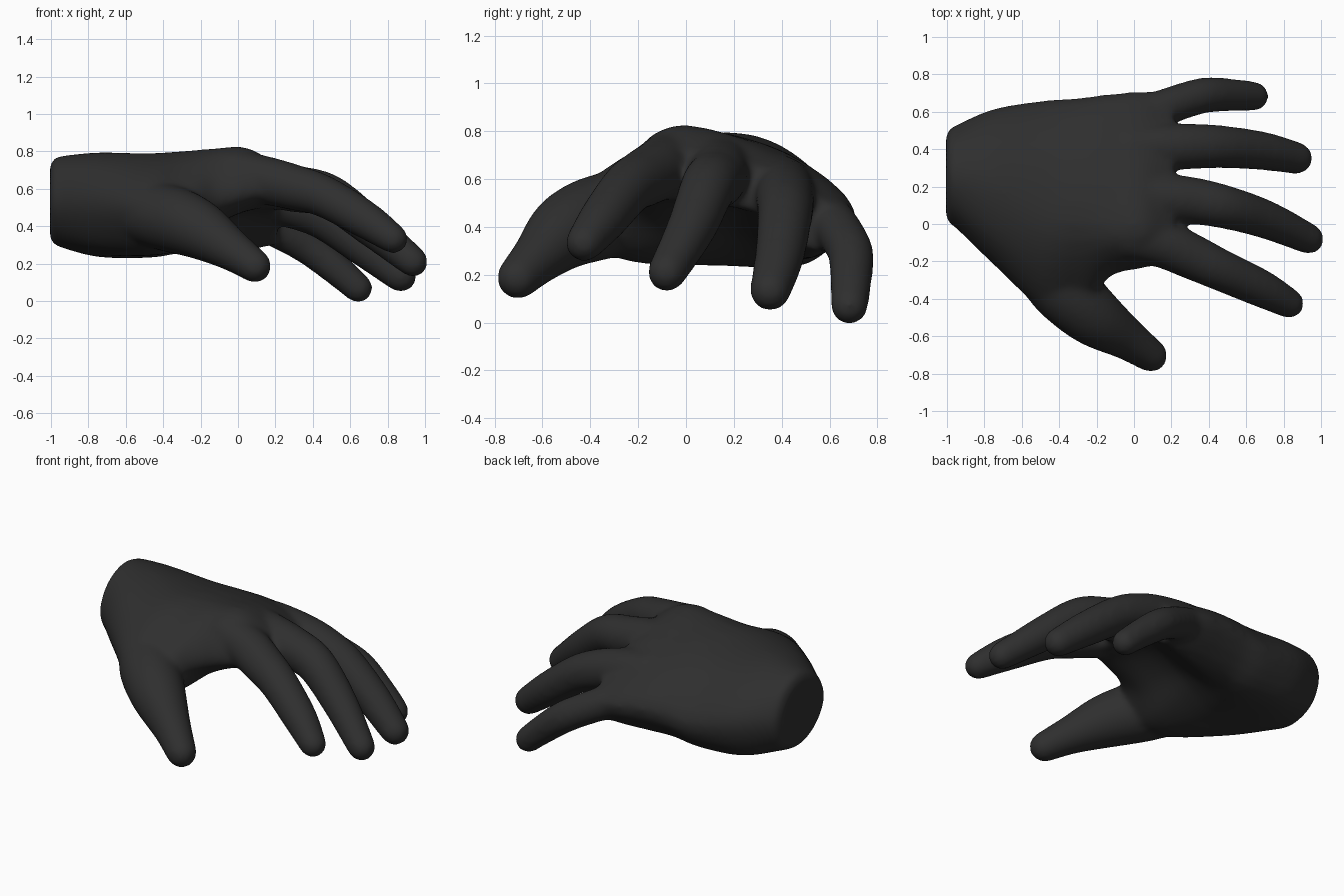
import bpy, bmesh, math
from mathutils import Vector

if "Cube" in bpy.data.objects:
    bpy.data.objects.remove(bpy.data.objects["Cube"])

skin = bpy.data.materials.new("charcoal")
skin.diffuse_color = (0.028, 0.028, 0.028, 1)
skin.use_nodes = True
skin.node_tree.nodes["Principled BSDF"].inputs["Base Color"].default_value = skin.diffuse_color


def spline(points, steps):
    """Smooth curve through points of any dimension."""
    pts = [Vector(p) for p in points]
    out = []
    for i in range(len(pts) - 1):
        a, b = pts[max(i - 1, 0)], pts[i]
        c, d = pts[i + 1], pts[min(i + 2, len(pts) - 1)]
        for s in range(steps):
            t = s / steps
            out.append(0.5 * (2 * b + (c - a) * t + (2 * a - 5 * b + 4 * c - d) * t * t
                              + (3 * b - a - 3 * c + d) * t ** 3))
    return out + [pts[-1]]


def loft(bm, rings):
    """Closed skin over a list of equal rings."""
    vs = [[bm.verts.new(p) for p in ring] for ring in rings]
    n = len(vs[0])
    faces = [bm.faces.new((p[k], p[(k + 1) % n], q[(k + 1) % n], q[k]))
             for p, q in zip(vs, vs[1:]) for k in range(n)]
    faces += [bm.faces.new(vs[0][::-1]), bm.faces.new(vs[-1])]
    bmesh.ops.recalc_face_normals(bm, faces=faces)


def digit(bm, joints, sides=20):
    """Tapered finger along (x, y, z, radius) joints with a round tip."""
    path = spline(joints, 6)
    centres = [p.to_3d() for p in path]
    end = (centres[-1] - centres[-2]).normalized()
    r_end = path[-1][3]
    rings = []

    def ring(c, d, r):
        u = Vector((0, 0, 1)).cross(d).normalized()
        v = d.cross(u)
        rings.append([c + r * (u * math.cos(a) + v * math.sin(a))
                      for a in (2 * math.pi * k / sides for k in range(sides))])

    for i, c in enumerate(centres):
        d = centres[min(i + 1, len(centres) - 1)] - centres[max(i - 1, 0)]
        ring(c, d.normalized(), path[i][3])
    for deg in (20, 40, 60, 78):
        a = math.radians(deg)
        ring(centres[-1] + end * r_end * math.sin(a), end, r_end * math.cos(a))
    loft(bm, rings)


bm = bmesh.new()

# Wrist and arched palm: x and a ring of eight (y, z) points
palm = [
    (-0.96, [(-.015, .53), (.07, .70), (.25, .775), (.43, .71), (.525, .53), (.45, .35), (.25, .29), (.07, .37)]),
    (-0.75, [(-.22, .52), (-.08, .72), (.2, .795), (.46, .70), (.615, .5), (.51, .27), (.2, .24), (-.08, .3)]),
    (-0.48, [(-.47, .47), (-.28, .68), (.03, .79), (.42, .71), (.66, .46), (.51, .245), (.15, .25), (-.24, .26)]),
    (-0.30, [(-.52, .41), (-.32, .63), (0, .80), (.42, .71), (.675, .475), (.5, .26), (.18, .31), (-.22, .28)]),
    (-0.14, [(-.29, .51), (-.2, .71), (0, .815), (.41, .71), (.695, .48), (.5, .26), (.2, .40), (-.11, .40)]),
    (0.05, [(-.235, .57), (-.17, .74), (0, .82), (.39, .69), (.71, .46), (.52, .27), (.25, .46), (-.09, .49)]),
    (0.21, [(-.20, .59), (-.13, .70), (.02, .72), (.4, .61), (.69, .41), (.54, .30), (.29, .46), (-.05, .52)]),
]
flat = spline([[x] + [c for p in pts for c in p] for x, pts in palm], 5)


def palm_ring(row):
    pts = [(row[0], row[1 + 2 * k], row[2 + 2 * k]) for k in range(8)]
    closed = spline(pts[-2:] + pts + pts[:2], 4)
    return closed[8:40]


rings = [palm_ring(row) for row in flat]
# Rounded rim of the wrist end
mid = sum(rings[0], Vector()) / len(rings[0])
for x, s in ((-0.985, 0.95), (-1.0, 0.87), (-1.005, 0.78)):
    rings.insert(0, [Vector((x, mid.y + (p.y - mid.y) * s, mid.z + (p.z - mid.z) * s))
                     for p in palm_ring(flat[0])])
loft(bm, rings)

# Thumb
digit(bm, [(-.50, -.22, .46, .16), (-.38, -.345, .445, .18), (-.215, -.495, .385, .162),
           (-.03, -.62, .27, .113), (.09, -.703, .187, .091)])
# Index finger
digit(bm, [(-.05, -.06, .685, .13), (.15, -.105, .645, .13), (.31, -.175, .605, .123),
           (.46, -.245, .56, .113), (.68, -.345, .435, .102), (.83, -.425, .333, .081)])
# Middle finger
digit(bm, [(-.05, .16, .655, .13), (.15, .14, .63, .13), (.31, .125, .60, .127),
           (.49, .09, .56, .117), (.71, .022, .395, .104), (.935, -.08, .21, .083)])
# Ring finger
digit(bm, [(-.05, .40, .57, .13), (.15, .41, .545, .127), (.31, .415, .505, .123),
           (.47, .413, .435, .115), (.69, .39, .275, .104), (.87, .352, .133, .087)])
# Little finger
digit(bm, [(-.05, .57, .46, .10), (.12, .61, .42, .10), (.27, .66, .35, .098),
           (.39, .69, .28, .096), (.53, .689, .168, .088), (.642, .683, .07, .08)])

mesh = bpy.data.meshes.new("hand")
bm.to_mesh(mesh)
bm.free()
mesh.materials.append(skin)
hand = bpy.data.objects.new("hand", mesh)
bpy.context.collection.objects.link(hand)

# Fuse the parts into one soft skin
fuse = hand.modifiers.new("fuse", 'REMESH')
fuse.mode = 'VOXEL'
fuse.voxel_size = 0.015
fuse.use_smooth_shade = True
soften = hand.modifiers.new("soften", 'SMOOTH')
soften.factor = 0.5
soften.iterations = 24
